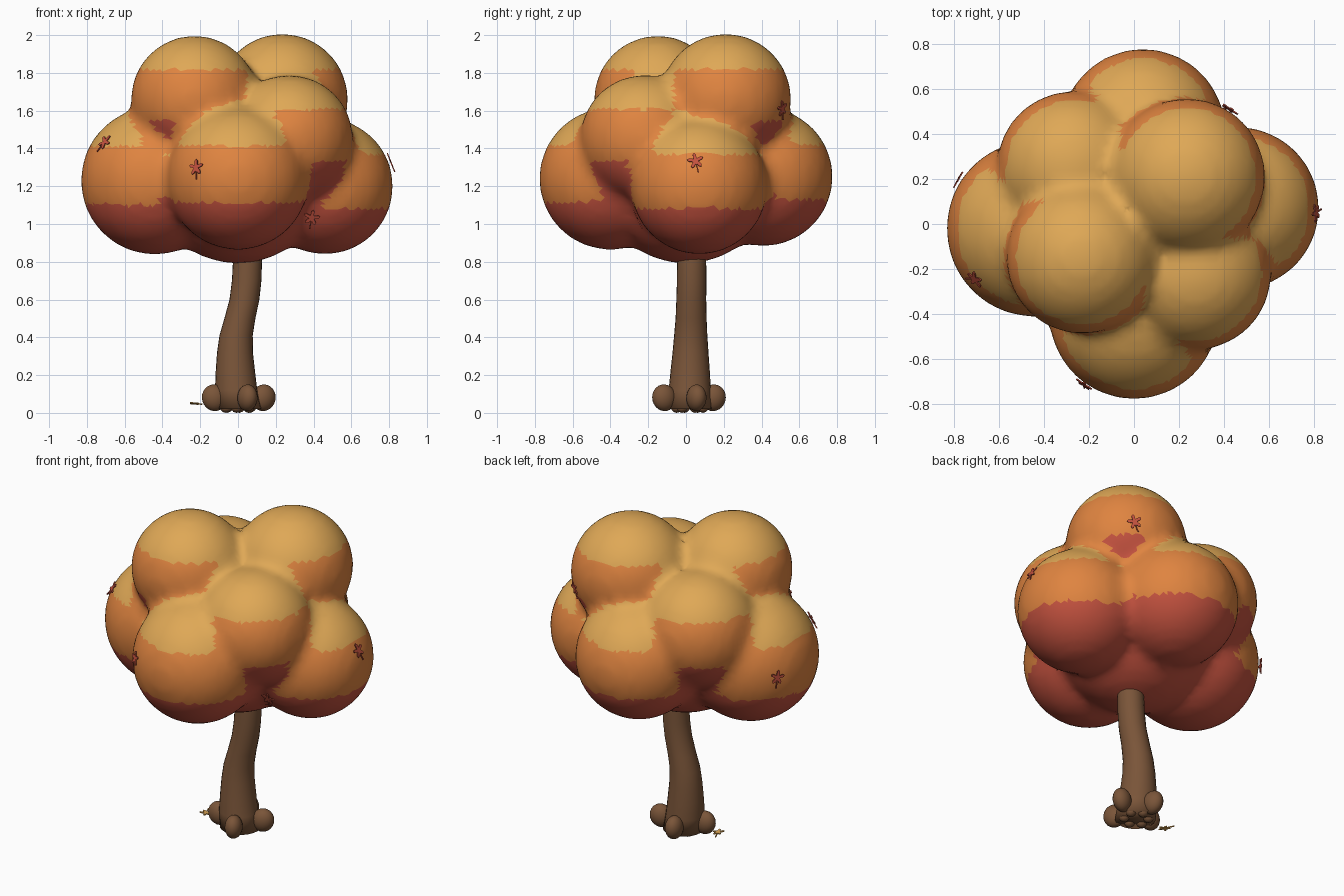
import bpy, bmesh, math
from mathutils import Vector, Matrix

if "Cube" in bpy.data.objects:
    bpy.data.objects.remove(bpy.data.objects["Cube"])


def material(name, hex_colour):
    def lin(c):
        return c / 12.92 if c <= 0.04045 else ((c + 0.055) / 1.055) ** 2.4
    m = bpy.data.materials.new(name)
    rgb = [lin(int(hex_colour[i:i + 2], 16) / 255) for i in (0, 2, 4)]
    m.diffuse_color = (*rgb, 1)
    m.use_nodes = True
    m.node_tree.nodes["Principled BSDF"].inputs["Base Color"].default_value = m.diffuse_color
    return m


YELLOW = material("golden_foliage", "DFA856")
ORANGE = material("orange_foliage", "DF8440")
RED = material("red_foliage", "C4523F")
BROWN = material("brown_bark", "7A5539")


def add_object(name, bm, mats, smooth=True):
    me = bpy.data.meshes.new(name)
    bmesh.ops.recalc_face_normals(bm, faces=bm.faces)
    for f in bm.faces:
        f.smooth = smooth
    bm.to_mesh(me)
    bm.free()
    for m in mats:
        me.materials.append(m)
    ob = bpy.data.objects.new(name, me)
    bpy.context.collection.objects.link(ob)
    return ob


# Canopy: overlapping balls fused into one soft skin
BALLS = [
    (0.00, 0.00, 1.27, 0.48),     # core
    (-0.44, -0.02, 1.23, 0.393),  # lower ring
    (0.46, 0.07, 1.20, 0.362),
    (0.00, -0.40, 1.24, 0.378),
    (0.04, 0.41, 1.25, 0.368),
    (0.27, -0.22, 1.45, 0.34),    # middle pair
    (-0.27, 0.25, 1.45, 0.34),
    (-0.23, -0.15, 1.66, 0.338),  # top pair
    (0.235, 0.21, 1.66, 0.348),
]
bm = bmesh.new()
for x, y, z, r in BALLS:
    bmesh.ops.create_icosphere(bm, subdivisions=4, radius=r,
                               matrix=Matrix.Translation((x, y, z)))
canopy = add_object("canopy", bm, [YELLOW, ORANGE, RED])
remesh = canopy.modifiers.new("fuse", 'REMESH')
remesh.mode = 'VOXEL'
remesh.voxel_size = 0.032
soften = canopy.modifiers.new("soften", 'SMOOTH')
soften.factor = 0.5
soften.iterations = 8
canopy.modifiers.new("triangles", 'TRIANGULATE')
deps = bpy.context.evaluated_depsgraph_get()
fused = bpy.data.meshes.new_from_object(canopy.evaluated_get(deps))
canopy.modifiers.clear()
canopy.data = fused
fused.materials.clear()
for m in (YELLOW, ORANGE, RED):
    fused.materials.append(m)
# Foliage colour follows the slope of each face
for p in fused.polygons:
    p.use_smooth = True
    nz = p.normal.z
    p.material_index = 0 if nz > 0.47 else (2 if nz < -0.33 else 1)

# Trunk: rings swept along a gentle bend (x, y, z, radius)
PATH = [(0.005, 0.018, 0.02, 0.118), (-0.01, 0.02, 0.12, 0.112),
        (-0.014, 0.022, 0.22, 0.104), (-0.016, 0.024, 0.32, 0.095),
        (-0.010, 0.025, 0.41, 0.088), (0.010, 0.027, 0.50, 0.082),
        (0.034, 0.028, 0.60, 0.079), (0.046, 0.030, 0.70, 0.078),
        (0.050, 0.030, 0.80, 0.077), (0.048, 0.030, 1.00, 0.072)]
SIDES = 24
bm = bmesh.new()
rings = []
for x, y, z, r in PATH:
    rings.append([bm.verts.new((x + r * math.cos(a), y + r * math.sin(a), z))
                  for a in (math.tau * i / SIDES for i in range(SIDES))])
for low, high in zip(rings, rings[1:]):
    for i in range(SIDES):
        j = (i + 1) % SIDES
        bm.faces.new((low[i], low[j], high[j], high[i]))
bm.faces.new(rings[0])
bm.faces.new(rings[-1])
trunk = add_object("trunk", bm, [BROWN])

# Roots: four egg-shaped knobs round the foot, leaning outward
for name, x, y in (("root_right", 0.135, 0.055), ("root_left", -0.125, -0.01),
                   ("root_front", 0.05, -0.115), ("root_back", -0.02, 0.145)):
    turn = Matrix.Rotation(math.atan2(y, x), 4, 'Z')
    lean = Matrix.Rotation(math.radians(15), 4, 'Y')
    bm = bmesh.new()
    bmesh.ops.create_uvsphere(
        bm, u_segments=20, v_segments=12, radius=1,
        matrix=Matrix.Translation((x, y, 0.08)) @ turn @ lean
        @ Matrix.Diagonal((0.066, 0.051, 0.071, 1)))
    add_object(name, bm, [BROWN])

# Small lumps under the foot
bm = bmesh.new()
for i in range(6):
    a = math.tau * (i + 0.4) / 6
    bmesh.ops.create_icosphere(
        bm, subdivisions=2, radius=0.032,
        matrix=Matrix.Translation((0.07 * math.cos(a), 0.02 + 0.07 * math.sin(a), 0.032)))
add_object("foot_lumps", bm, [BROWN])


# Leaves: thin five-lobed plates with a short stem
def leaf(name, place, normal, mat, spin=0.0, size=0.044):
    thick = 0.006
    outline = []
    for i in range(5):
        a = math.pi / 2 + math.tau * i / 5
        for da, r in ((-0.62, 0.34), (-0.22, 0.85), (0, 1.0), (0.22, 0.85)):
            outline.append((size * r * math.cos(a + da), size * r * math.sin(a + da)))
    stem = [(-0.003, -0.01), (0.003, -0.01), (0.006, -0.066), (0.0, -0.066)]
    bm = bmesh.new()
    for shape in (outline, stem):
        face = bm.faces.new([bm.verts.new((u, v, -thick / 2)) for u, v in shape])
        out = bmesh.ops.extrude_face_region(bm, geom=[face])
        top = [g for g in out["geom"] if isinstance(g, bmesh.types.BMVert)]
        bmesh.ops.translate(bm, verts=top, vec=(0, 0, thick))
    ob = add_object(name, bm, [mat], smooth=False)
    rot = normal.to_track_quat('Z', 'Y').to_matrix().to_4x4()
    ob.matrix_world = Matrix.Translation(place) @ rot @ Matrix.Rotation(spin, 4, 'Z')


SPOTS = [(-0.70, -0.24, 1.43, -0.5), (-0.22, -0.71, 1.30, 0.1),
         (0.39, -0.30, 1.01, -0.2), (0.82, 0.05, 1.34, 0.2),
         (0.43, 0.52, 1.61, 0.3), (-0.78, 0.20, 1.25, -0.2)]
for n, (x, y, z, spin) in enumerate(SPOTS, 1):
    hit, loc, nor, _ = canopy.closest_point_on_mesh(Vector((x, y, z)))
    leaf(f"leaf_{n}", loc + nor * 0.014, nor, RED, spin)
leaf("fallen_leaf", Vector((-0.225, 0.0, 0.05)), Vector((0.12, 0.1, 1)), YELLOW, 1.2, 0.036)
